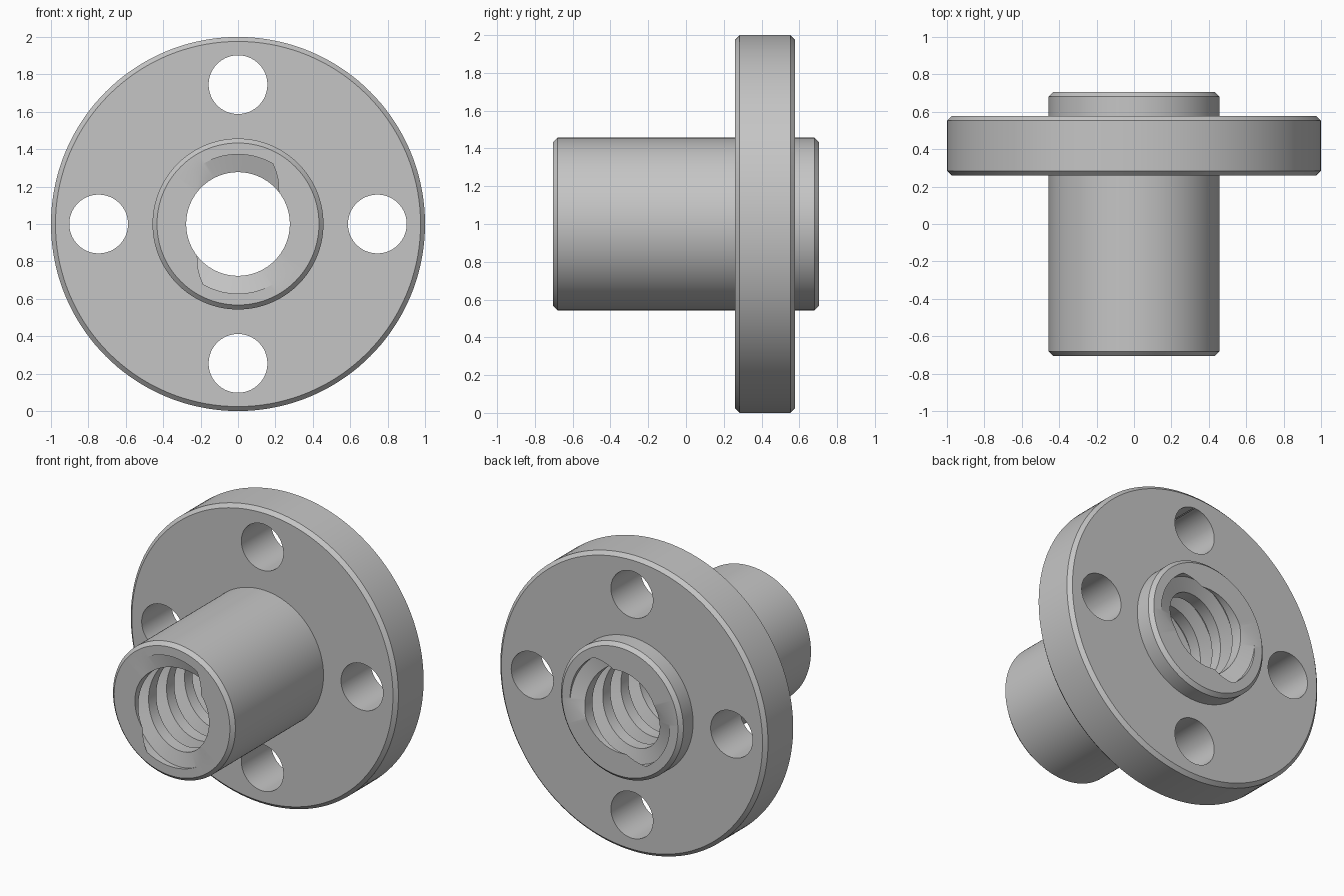
import bpy, bmesh, math

if "Cube" in bpy.data.objects:
    bpy.data.objects.remove(bpy.data.objects["Cube"])

SEGMENTS = 144
HALF = 0.705                       # half length of the barrel
BARREL_R, BORE_R, ROOT_R = 0.457, 0.277, 0.372
CHAMFER = 0.024
LEAD = 0.384                       # two-start right-hand thread
PITCH = LEAD / 2
ROOT_HALF, MOUTH_HALF = 0.032, 0.055

steel = bpy.data.materials.new("grey_steel")
steel.use_nodes = True
GREY = (0.56, 0.56, 0.56, 1)
steel.diffuse_color = GREY
steel.node_tree.nodes["Principled BSDF"].inputs["Base Color"].default_value = GREY


def sweep(name, column, centre=(0, 0, 1)):
    """Revolve column(angle) -> [(y, radius), ...] about the y axis."""
    bm = bmesh.new()
    rings = []
    for i in range(SEGMENTS + 1):
        a = 2 * math.pi * i / SEGMENTS
        rings.append([bm.verts.new((centre[0] + r * math.cos(a), centre[1] + y,
                                    centre[2] + r * math.sin(a)))
                      for y, r in column(a)])
    for left, right in zip(rings, rings[1:]):
        for j in range(len(left) - 1):
            bm.faces.new((left[j], left[j + 1], right[j + 1], right[j]))
    bmesh.ops.remove_doubles(bm, verts=bm.verts, dist=0.0001)
    bmesh.ops.recalc_face_normals(bm, faces=bm.faces)
    mesh = bpy.data.meshes.new(name)
    bm.to_mesh(mesh)
    bm.free()
    mesh.materials.append(steel)
    obj = bpy.data.objects.new(name, mesh)
    bpy.context.collection.objects.link(obj)
    return obj


def activate(obj):
    bpy.ops.object.select_all(action="DESELECT")
    obj.select_set(True)
    bpy.context.view_layer.objects.active = obj


def groove_centre(a):
    return -HALF + (math.pi / 2 - a) * LEAD / (2 * math.pi)


def thread_radius(y, a):
    d = abs((y - groove_centre(a) + PITCH / 2) % PITCH - PITCH / 2)
    t = (MOUTH_HALF - d) / (MOUTH_HALF - ROOT_HALF)
    return BORE_R + (ROOT_R - BORE_R) * min(1, max(0, t))


def chamfered(y0, y1, radius):
    return [(y0, radius - CHAMFER), (y0 + CHAMFER, radius),
            (y1 - CHAMFER, radius), (y1, radius - CHAMFER)]


def barrel_column(a):
    # Outside wall, then back through the threaded bore
    rows = []
    for k in range(-2, 11):
        for off in (-MOUTH_HALF, -ROOT_HALF, ROOT_HALF, MOUTH_HALF):
            y = groove_centre(a) + k * PITCH + off
            y = max(-HALF, min(HALF, y))
            rows.append((y, thread_radius(y, a)))
    return rows[:1] + chamfered(-HALF, HALF, BARREL_R) + rows[::-1]


# Threaded barrel
barrel = sweep("threaded_barrel", barrel_column)

# Flange ring, seated in the barrel wall
Y0, Y1, SEAT_R = 0.26, 0.577, 0.42
ring = [(Y0, SEAT_R)] + chamfered(Y0, Y1, 1.0) + [(Y1, SEAT_R), (Y0, SEAT_R)]
flange = sweep("flange", lambda a: ring)

# Four bolt holes
for k in range(4):
    a = k * math.pi / 2
    hole = [(0, 0), (0, 0.157), (0.8, 0.157), (0.8, 0)]
    cutter = sweep("hole_cutter", lambda _: hole,
                   (0.745 * math.cos(a), 0, 1 + 0.745 * math.sin(a)))
    cutter.hide_render = True
    activate(flange)
    mod = flange.modifiers.new("bolt_hole", "BOOLEAN")
    mod.operation = "DIFFERENCE"
    mod.solver = "EXACT"
    mod.object = cutter
    bpy.ops.object.modifier_apply(modifier=mod.name)
    bpy.data.objects.remove(cutter)

for obj in (barrel, flange):
    activate(obj)
    bpy.ops.object.shade_smooth_by_angle(angle=math.radians(30))
